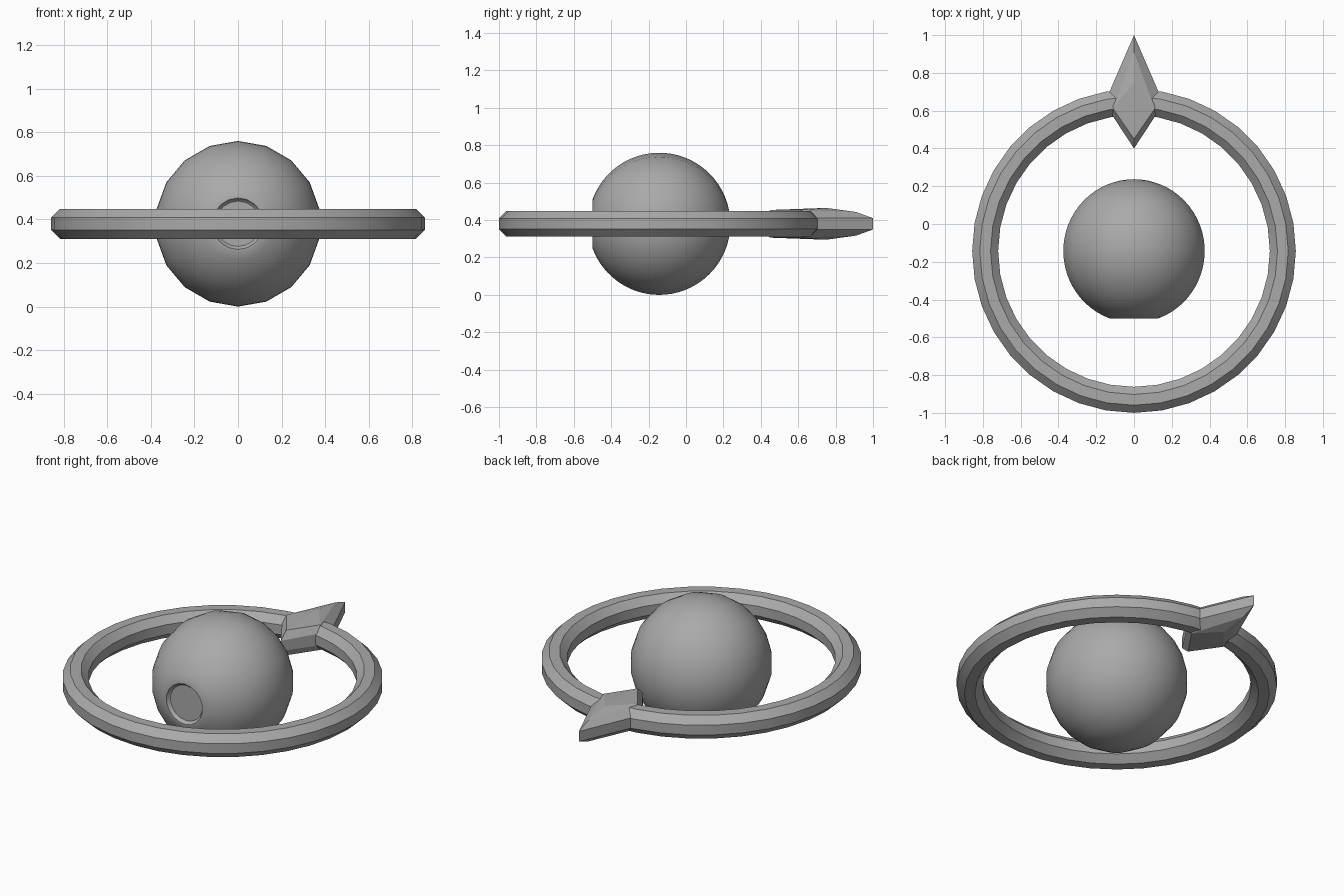
import bpy, bmesh
from math import sin, cos, pi, radians
from mathutils import Matrix

if "Cube" in bpy.data.objects:
    bpy.data.objects.remove(bpy.data.objects["Cube"])

grey = bpy.data.materials.new("plain grey")
colour = (0.4, 0.4, 0.4, 1)
grey.use_nodes = True
grey.diffuse_color = colour
grey.node_tree.nodes["Principled BSDF"].inputs["Base Color"].default_value = colour

CENTRE_Y, CENTRE_Z = -0.143, 0.38


def finish(name, bm, angle, y):
    bmesh.ops.remove_doubles(bm, verts=bm.verts, dist=0.0001)
    bmesh.ops.recalc_face_normals(bm, faces=bm.faces)
    mesh = bpy.data.meshes.new(name)
    bm.to_mesh(mesh)
    bm.free()
    obj = bpy.data.objects.new(name, mesh)
    bpy.context.collection.objects.link(obj)
    obj.location = (0, y, CENTRE_Z)
    mesh.materials.append(grey)
    bpy.ops.object.select_all(action='DESELECT')
    obj.select_set(True)
    bpy.context.view_layer.objects.active = obj
    bpy.ops.object.shade_smooth_by_angle(angle=radians(angle))
    return obj


def lathe(profile, steps, closed=False):
    """Turn (radius, height) points around z."""
    bm = bmesh.new()
    verts = [bm.verts.new((0, r, h)) for r, h in profile]
    edges = [bm.edges.new(pair) for pair in zip(verts, verts[1:])]
    if closed:
        edges.append(bm.edges.new((verts[-1], verts[0])))
    bmesh.ops.spin(bm, geom=verts + edges, cent=(0, 0, 0), axis=(0, 0, 1),
                   angle=2 * pi, steps=steps, use_merge=True)
    return bm


# Ball turned around the front-back axis, with a rimmed recess in front
R, rows = 0.38, 28
cut = radians(160)
profile = [(R * sin(cut * i / rows), -R * cos(cut * i / rows)) for i in range(rows + 1)]
front = profile[-1][1]
profile += [(0.118, front), (0.112, front - 0.012), (0.104, front - 0.018), (0, front - 0.018)]
ball = lathe(profile, 18)
bmesh.ops.rotate(ball, verts=ball.verts, matrix=Matrix.Rotation(pi / 2, 3, 'X'))
finish("ball", ball, 30, CENTRE_Y)

# Octagonal ring around the ball
section = [(0.788 + 0.0745 * cos(pi / 8 + i * pi / 4), 0.0745 * sin(pi / 8 + i * pi / 4))
           for i in range(8)]
finish("ring", lathe(section, 36, closed=True), 30, CENTRE_Y)

# Faceted pointer at the back of the ring, hull of mirrored corner points
corners = [(0, 1, 0.03), (0.13, 0.7, 0.03), (0.115, 0.575, 0.035), (0, 0.4, 0.03),
           (0, 0.91, 0.063), (0, 0.75, 0.085), (0.11, 0.61, 0.074), (0, 0.45, 0.074)]
pointer = bmesh.new()
for x, y, z in corners:
    for side in ((1, -1) if x else (1,)):
        for up in (1, -1):
            pointer.verts.new((side * x, y, up * z))
hull = bmesh.ops.convex_hull(pointer, input=pointer.verts)
spare = {g for key in ("geom_interior", "geom_unused") for g in hull[key]
         if isinstance(g, bmesh.types.BMVert)}
bmesh.ops.delete(pointer, geom=list(spare), context='VERTS')
finish("pointer", pointer, 5, 0)
